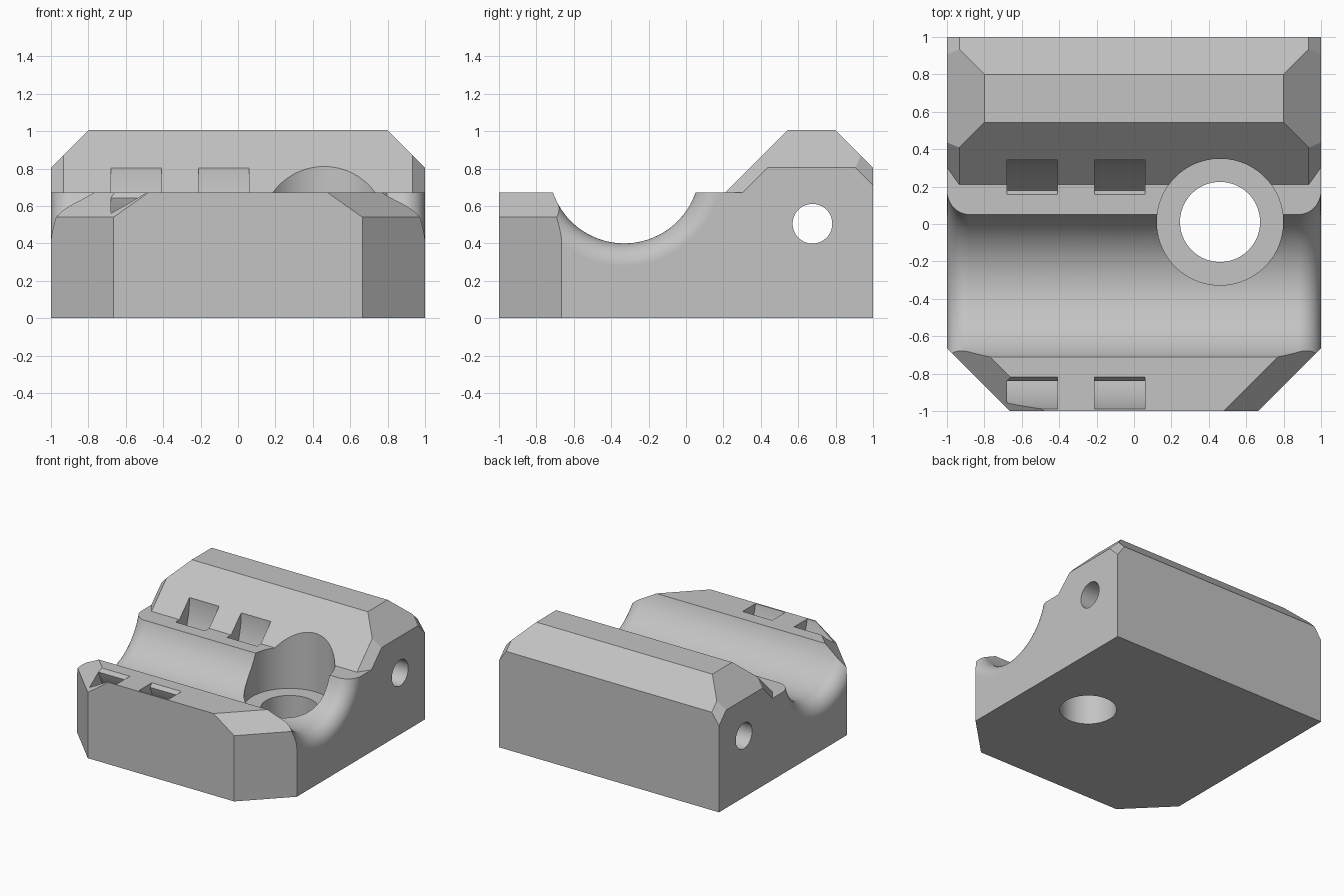
import bpy, bmesh, math
from mathutils import Vector

scene_cube = bpy.data.objects.get("Cube")
if scene_cube:
    bpy.data.objects.remove(scene_cube, do_unlink=True)

grey = bpy.data.materials.new("plain grey")
grey.use_nodes = True
GREY = (0.55, 0.55, 0.55, 1)
grey.diffuse_color = GREY
grey.node_tree.nodes["Principled BSDF"].inputs["Base Color"].default_value = GREY


def add_object(name, bm):
    bmesh.ops.recalc_face_normals(bm, faces=bm.faces[:])
    mesh = bpy.data.meshes.new(name)
    bm.to_mesh(mesh)
    bm.free()
    mesh.materials.append(grey)
    obj = bpy.data.objects.new(name, mesh)
    bpy.context.collection.objects.link(obj)
    return obj


def box_mesh(low, high):
    bm = bmesh.new()
    bmesh.ops.create_cube(bm, size=1)
    for v in bm.verts:
        v.co = [(a + b) / 2 + c * (b - a) for a, b, c in zip(low, high, v.co)]
    return bm


def chamfer(bm, point, normal):
    """Slice away everything beyond a plane and close the cut."""
    cut = bmesh.ops.bisect_plane(
        bm, geom=bm.verts[:] + bm.edges[:] + bm.faces[:],
        plane_co=point, plane_no=Vector(normal).normalized(), clear_outer=True)
    edges = [g for g in cut["geom_cut"] if isinstance(g, bmesh.types.BMEdge)]
    bmesh.ops.edgeloop_fill(bm, edges=edges)


def lathe(name, profile, centre, axis="x", steps=96, ring=False):
    """Revolve (distance along axis, radius) points about an axis."""
    bm = bmesh.new()
    rows = []
    for t, r in profile:
        row = []
        for i in range(steps):
            a = math.tau * (i + 0.5) / steps
            c, s = r * math.cos(a), r * math.sin(a)
            p = Vector((t, c, s)) if axis == "x" else Vector((c, s, t))
            row.append(bm.verts.new(p + Vector(centre)))
        rows.append(row)
    pairs = list(zip(rows, rows[1:]))
    if ring:
        pairs.append((rows[-1], rows[0]))
    else:
        bm.faces.new(rows[0])
        bm.faces.new(rows[-1])
    for p, q in pairs:
        for i in range(steps):
            j = (i + 1) % steps
            bm.faces.new((p[i], p[j], q[j], q[i]))
    return add_object(name, bm)


def prism(name, outline, x0, x1):
    bm = bmesh.new()
    ends = [[bm.verts.new((x, y, z)) for y, z in outline] for x in (x0, x1)]
    bm.faces.new(ends[0])
    bm.faces.new(ends[1])
    for i in range(len(outline)):
        j = (i + 1) % len(outline)
        bm.faces.new((ends[0][i], ends[0][j], ends[1][j], ends[1][i]))
    return add_object(name, bm)


def combine(target, tool, operation):
    mod = target.modifiers.new("combine", "BOOLEAN")
    mod.operation, mod.solver, mod.object = operation, "EXACT", tool
    bpy.context.view_layer.update()
    graph = bpy.context.evaluated_depsgraph_get()
    result = bpy.data.meshes.new_from_object(target.evaluated_get(graph))
    target.modifiers.clear()
    target.data = result
    bpy.data.objects.remove(tool, do_unlink=True)


# Lower block with clipped front corners
LEDGE = 0.672
bm = box_mesh((-1, -1, 0), (1, 1, LEDGE))
for side in (-1, 1):
    chamfer(bm, (side, -0.665, 0), (side, -1, 0))
    chamfer(bm, (side, -0.665, 0.54), (side, -1, math.sqrt(2)))
body = add_object("clamp_block", bm)

# Raised rear ridge with bevelled ends
bm = box_mesh((-1, 0, 0.5), (1, 1, 1.005))
chamfer(bm, (0, 0.21, LEDGE), (0, -1, 1))
chamfer(bm, (0, 0.8, 1.005), (0, 1, 1))
for side in (-1, 1):
    chamfer(bm, (side * 0.8, 0, 1.005), (side, 0, 1))
    chamfer(bm, (side * 0.934, 0.21, LEDGE), (side * math.sqrt(2), -1, 1))
    chamfer(bm, (side * 0.934, 0.8, 1.005), (side * math.sqrt(2), 1, 1))
combine(body, add_object("rear_ridge", bm), "UNION")

# Round bar groove with flared mouths
AXIS_Y, AXIS_Z, RADIUS, FLARE = -0.33, 0.803, 0.403, 0.12
mouth = []
for i in range(13):
    a = math.pi / 2 * i / 12
    mouth.append((1 - FLARE + FLARE * math.sin(a), RADIUS + FLARE - FLARE * math.cos(a)))
mouth.append((1.1, RADIUS + FLARE))
profile = [(-x, r) for x, r in reversed(mouth)] + mouth
combine(body, lathe("groove_cutter", profile, (0, AXIS_Y, AXIS_Z), steps=128), "DIFFERENCE")

# Curved strap tunnels passing under the groove, with relieved inner lips
for x0, x1 in ((-0.68, -0.41), (-0.21, 0.06)):
    loop = [(x0, 0.535), (x1, 0.535), (x1, 0.672), (x0, 0.672)]
    combine(body, lathe("strap_cutter", loop, (0, AXIS_Y, AXIS_Z), ring=True), "DIFFERENCE")
    for side in (-1, 1):
        lip = [(0.483, 0.68), (0.512, 0.64), (0.6, 0.64), (0.6, 0.68)]
        lip = [(AXIS_Y + side * y, z) for y, z in lip]
        combine(body, prism("lip_cutter", lip, x0, x1), "DIFFERENCE")

# Vertical bolt hole with counterbore, and the cross hole through the ridge
BOLT = (0.46, 0.011, 0)
combine(body, lathe("counterbore_cutter", [(0.33, 0.338), (1.2, 0.338)], BOLT, "z"), "DIFFERENCE")
combine(body, lathe("bolt_cutter", [(-0.1, 0.214), (0.6, 0.214)], BOLT, "z"), "DIFFERENCE")
combine(body, lathe("cross_cutter", [(-1.1, 0.106), (1.1, 0.106)], (0, 0.676, 0.505), steps=64),
        "DIFFERENCE")

# Tidy flat regions and shade the curved ones smoothly
bm = bmesh.new()
bm.from_mesh(body.data)
bmesh.ops.remove_doubles(bm, verts=bm.verts[:], dist=0.0001)
bmesh.ops.dissolve_limit(bm, angle_limit=0.002, verts=bm.verts[:], edges=bm.edges[:])
for face in bm.faces:
    face.material_index = 0
bm.to_mesh(body.data)
bm.free()
bpy.ops.object.select_all(action="DESELECT")
body.select_set(True)
bpy.context.view_layer.objects.active = body
bpy.ops.object.shade_smooth_by_angle(angle=math.radians(25))
weighted = body.modifiers.new("even shading", "WEIGHTED_NORMAL")
weighted.keep_sharp = True
